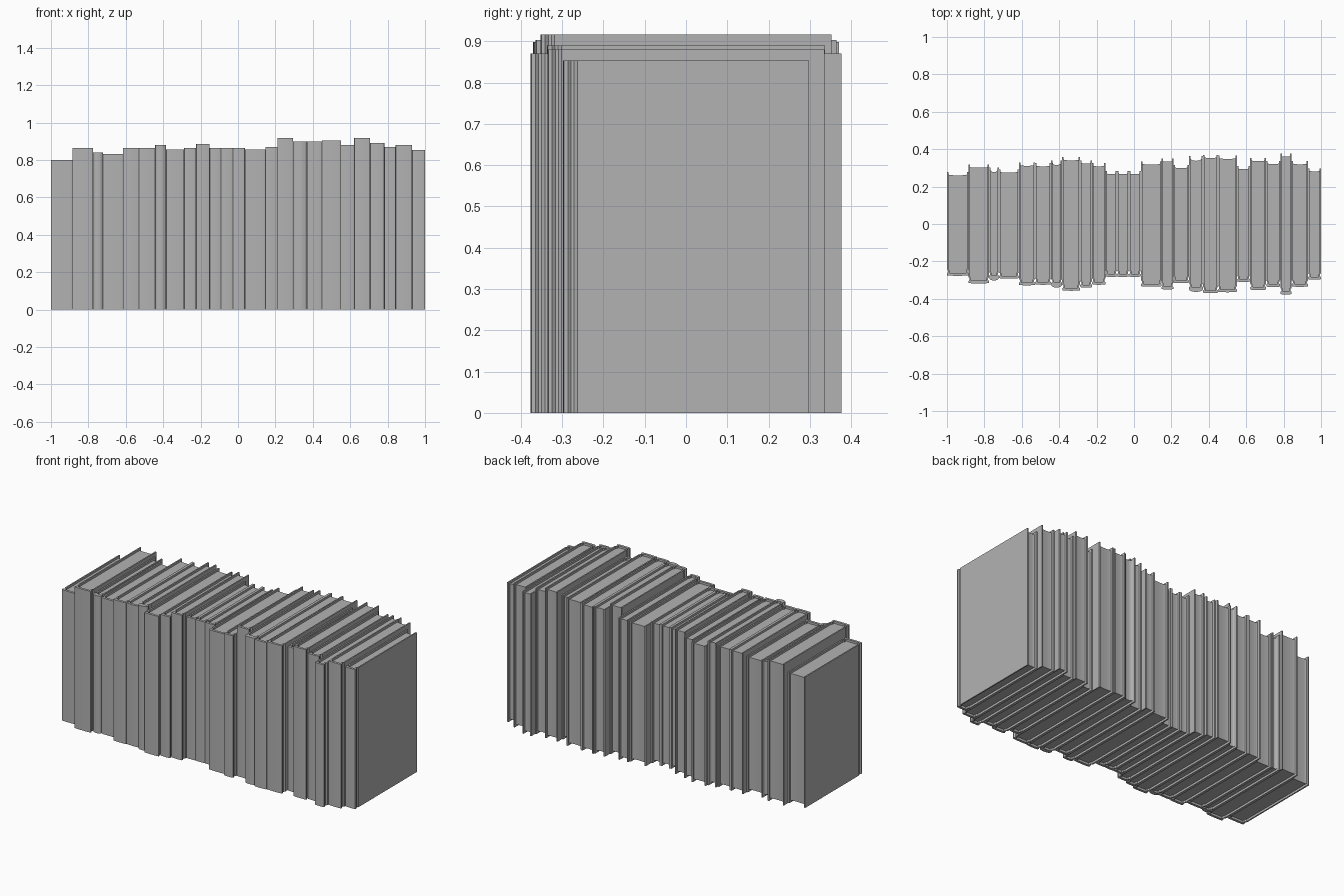
import bpy
import bmesh
import math

cube = bpy.data.objects.get("Cube")
if cube:
    bpy.data.objects.remove(cube, do_unlink=True)

grey = bpy.data.materials.new("plain grey")
grey.use_nodes = True
grey.diffuse_color = (0.45, 0.45, 0.45, 1)
grey.node_tree.nodes["Principled BSDF"].inputs["Base Color"].default_value = grey.diffuse_color

BOARD = 0.008    # cover thickness
RECESS = 0.013   # how far the pages sit inside the covers


def prism(name, outline, low, high, location_x):
    """Extrude a plan outline upwards into an upright solid."""
    bm = bmesh.new()
    face = bm.faces.new([bm.verts.new((x, y, low)) for x, y in outline])
    result = bmesh.ops.extrude_face_region(bm, geom=[face])
    top = [v for v in result["geom"] if isinstance(v, bmesh.types.BMVert)]
    bmesh.ops.translate(bm, verts=top, vec=(0, 0, high - low))
    bmesh.ops.recalc_face_normals(bm, faces=bm.faces)
    mesh = bpy.data.meshes.new(name)
    bm.to_mesh(mesh)
    bm.free()
    mesh.materials.append(grey)
    obj = bpy.data.objects.new(name, mesh)
    obj.location.x = location_x
    bpy.context.collection.objects.link(obj)
    return obj


def arc(half, base, bulge, steps=8):
    """Shallow curve from +half to -half, bulging towards -y."""
    points = []
    for i in range(steps + 1):
        t = math.pi * i / steps
        points.append((half * math.cos(t), base - bulge * math.sin(t)))
    return points


def mirrored(side):
    return [(-x, y) for x, y in reversed(side)]


def add_book(number, x, width, height, depth, rounded):
    half = width / 2
    bulge = 0.014 if rounded else 0.003
    spine = -depth + bulge
    # Cover: two boards joined by a spine, with a hinge groove on each side
    hinge = [(half, depth), (half, spine + 0.032), (half - 0.006, spine + 0.024),
             (half - 0.006, spine + 0.017), (half, spine + 0.009)]
    inner = half - BOARD
    lining = [(inner, depth), (inner, spine + 0.034),
              (inner - 0.006, spine + 0.026), (inner - 0.006, spine + 0.012)]
    outside = hinge + arc(half - 0.001, spine, bulge) + mirrored(hinge)
    inside = lining + mirrored(lining)
    prism(f"book_cover_{number}", outside + inside[::-1], 0, height, x)
    # Pages: a block with a hollow fore edge, set inside the cover
    hollow = 0.012 if rounded else 0.004
    block = arc(inner, depth - RECESS, hollow)
    block += [(-inner, spine + 0.03), (-inner + 0.005, spine + 0.012),
              (inner - 0.005, spine + 0.012), (inner, spine + 0.03)]
    prism(f"book_pages_{number}", block, RECESS, height - RECESS, x)


# Width, height and half depth of each book, in thousandths
BOOKS = [
    (115, 800, 277), (110, 863, 318), (53, 840, 302), (107, 832, 292),
    (86, 863, 328), (86, 863, 325), (59, 880, 340), (96, 855, 357),
    (64, 863, 340), (72, 886, 325), (61, 863, 283), (64, 863, 283),
    (64, 863, 283), (110, 855, 335), (64, 868, 350), (83, 916, 316),
    (75, 898, 363), (80, 898, 370), (102, 903, 365), (70, 880, 310),
    (86, 916, 353), (75, 890, 337), (61, 870, 377), (88, 880, 336),
    (69, 853, 298),
]
ROUND_SPINES = {3, 7, 17}

edge = -1.0
for number, sizes in enumerate(BOOKS, 1):
    width, height, depth = (s / 1000 for s in sizes)
    add_book(number, edge + width / 2, width, height, depth, number in ROUND_SPINES)
    edge += width
